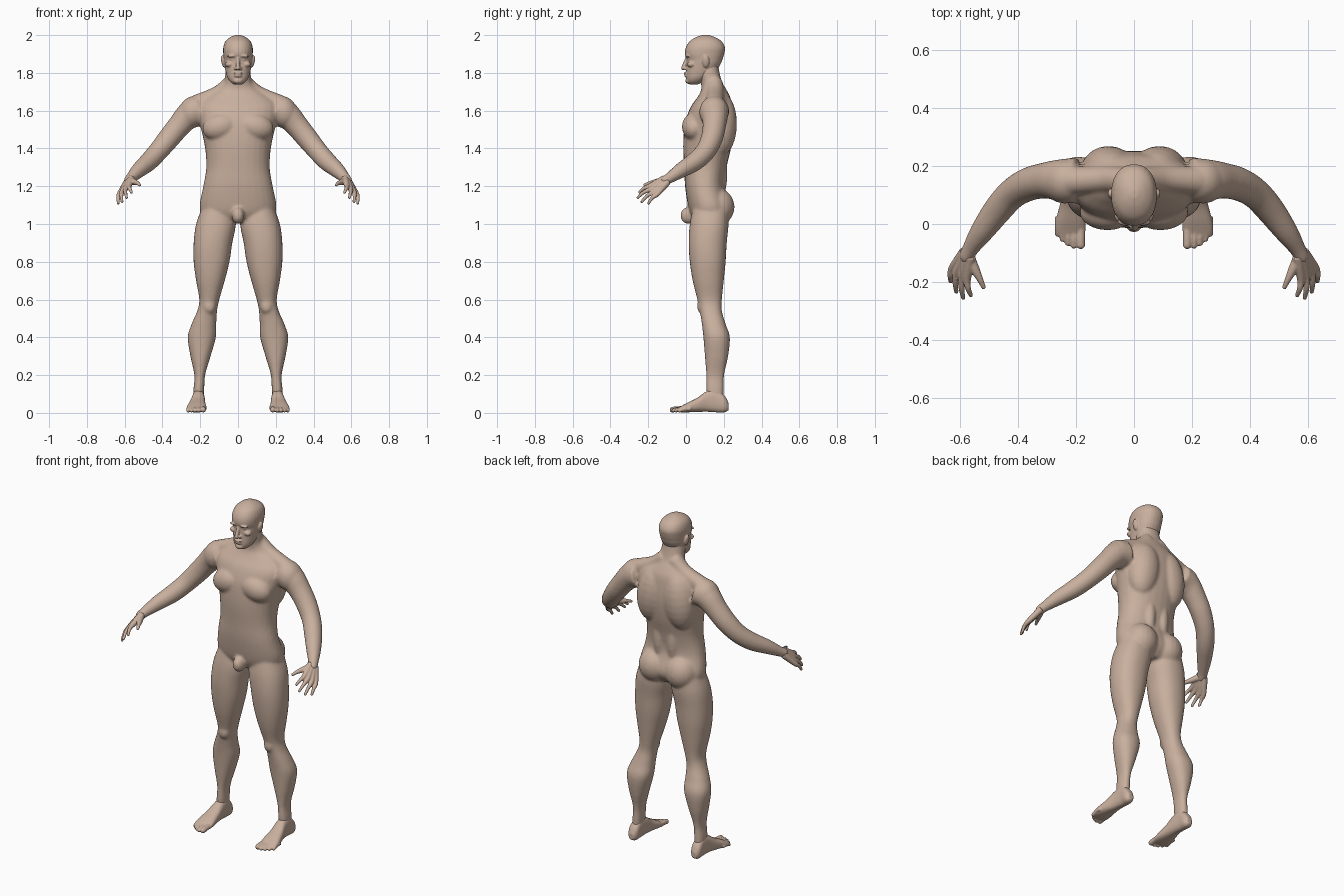
import bpy, bmesh, math
from mathutils import Vector, Matrix

skin = bpy.data.materials.new("skin")
skin.diffuse_color = (0.58, 0.43, 0.34, 1)


def refine(rows, n=5):
    """Catmull-Rom interpolation of section or path rows."""
    out = []
    for i in range(len(rows) - 1):
        a, b, c, d = (rows[max(0, min(len(rows) - 1, i + k))] for k in (-1, 0, 1, 2))
        for s in range(n):
            t = s / n
            out.append([0.5 * (2 * q + (r - p) * t + (2 * p - 5 * q + 4 * r - w) * t * t
                               + (3 * q - p - 3 * r + w) * t ** 3)
                        for p, q, r, w in zip(a, b, c, d)])
    return out + [list(rows[-1])]


def skin_rings(bm, rings):
    vs = [[bm.verts.new(p) for p in r] for r in rings]
    n = len(vs[0])
    for a, b in zip(vs, vs[1:]):
        for i in range(n):
            bm.faces.new((a[i], a[(i + 1) % n], b[(i + 1) % n], b[i]))
    bm.faces.new(vs[0][::-1])
    bm.faces.new(vs[-1])


def loft(bm, rows, s=1, axis="z", e=0.9, n=28):
    """Rows are (height, x0, x1, d0, d1); rounded sections stacked along axis."""
    rings = []
    for h, x0, x1, d0, d1 in refine(rows):
        ring = []
        for i in range(n):
            a = 2 * math.pi * i / n
            c, q = math.cos(a), math.sin(a)
            x = (x0 + x1) / 2 + (x1 - x0) / 2 * math.copysign(abs(c) ** e, c)
            d = (d0 + d1) / 2 + (d1 - d0) / 2 * math.copysign(abs(q) ** e, q)
            ring.append((s * x, d, h) if axis == "z" else (s * x, h, d))
        rings.append(ring)
    skin_rings(bm, rings)


def tube(bm, rows, s=1, n=16):
    """Rows are (x, y, z, radius); round tube with a ball end."""
    rows = refine(rows)
    pts = [Vector(r[:3]) for r in rows]
    rings = []
    for i, p in enumerate(pts):
        t = (pts[min(i + 1, len(pts) - 1)] - pts[max(i - 1, 0)]).normalized()
        u = t.cross(Vector((1, 0, 0))).normalized()
        v = t.cross(u)
        ring = [p + rows[i][3] * (u * math.cos(2 * math.pi * k / n) + v * math.sin(2 * math.pi * k / n))
                for k in range(n)]
        rings.append([(s * q.x, q.y, q.z) for q in ring])
    skin_rings(bm, rings)
    ball(bm, pts[-1], [rows[-1][3]] * 3, s)


def ball(bm, c, r, s=1, tilt=0):
    m = (Matrix.Translation((s * c[0], c[1], c[2])) @ Matrix.Rotation(s * tilt, 4, "Y")
         @ Matrix.Diagonal((*r, 1)))
    bmesh.ops.create_uvsphere(bm, u_segments=20, v_segments=12, radius=1, matrix=m)


def finish(name, bm, voxel, smooth):
    """Fuse overlapping volumes into one smooth surface."""
    bmesh.ops.recalc_face_normals(bm, faces=bm.faces)
    me = bpy.data.meshes.new(name)
    bm.to_mesh(me)
    bm.free()
    me.materials.append(skin)
    ob = bpy.data.objects.new(name, me)
    bpy.context.collection.objects.link(ob)
    r = ob.modifiers.new("fuse", "REMESH")
    r.mode, r.voxel_size, r.use_smooth_shade = "VOXEL", voxel, True
    m = ob.modifiers.new("soften", "SMOOTH")
    m.factor, m.iterations = 0.5, smooth


def sym(rows):
    return [(z, -w, w, a, b) for z, w, a, b in rows]


# Torso and neck
body = bmesh.new()
loft(body, sym([(1.01, .10, .05, .19), (1.05, .185, .025, .225), (1.10, .203, .01, .235),
                (1.20, .184, -.005, .205), (1.30, .168, -.010, .215), (1.40, .174, -.015, .238),
                (1.48, .190, -.012, .250), (1.55, .208, -.002, .252), (1.62, .215, .025, .245),
                (1.67, .175, .06, .235), (1.71, .11, .08, .215), (1.75, .075, .078, .192),
                (1.80, .067, .06, .178), (1.85, .06, .06, .17)]))
ball(body, (0, .012, 1.045), (.034, .042, .045))
for s in (1, -1):
    # Chest, back, shoulder, hip and knee masses
    ball(body, (.092, .042, 1.515), (.098, .064, .072), s, .25)
    ball(body, (.088, .185, 1.53), (.095, .085, .17), s, -.12)
    ball(body, (.045, .165, 1.27), (.042, .055, .16), s)
    ball(body, (.240, .148, 1.592), (.075, .078, .088), s, -.4)
    ball(body, (.088, .165, 1.09), (.095, .092, .10), s)
    ball(body, (.152, .085, .565), (.034, .026, .042), s)
    tube(body, [(.03, .15, 1.75, .045), (.10, .155, 1.69, .045), (.21, .15, 1.638, .05)], s)
    # Arm
    tube(body, [(.20, .15, 1.60, .08), (.255, .152, 1.58, .072), (.31, .15, 1.522, .062),
                (.365, .137, 1.455, .058), (.42, .105, 1.388, .053), (.47, .05, 1.333, .050),
                (.525, -.025, 1.285, .041), (.565, -.085, 1.245, .029), (.578, -.11, 1.230, .027)], s, 24)
    # Leg
    loft(body, [(1.10, .03, .185, .04, .22), (1.0, .012, .222, .02, .225), (.9, .03, .235, .014, .216),
                (.8, .045, .235, .02, .21), (.7, .07, .222, .035, .2), (.6, .099, .205, .06, .19),
                (.54, .111, .216, .073, .19), (.47, .115, .246, .084, .21), (.4, .117, .266, .092, .232),
                (.3, .145, .252, .1, .223), (.2, .174, .231, .107, .202), (.12, .179, .236, .108, .2),
                (.05, .185, .235, .12, .2)], s)
finish("body", body, .008, 6)

# Head
head = bmesh.new()
loft(head, sym([(1.738, .02, .02, .06), (1.752, .04, .007, .09), (1.775, .056, .002, .12),
                (1.81, .066, .002, .16), (1.85, .073, .004, .185), (1.872, .075, .004, .193),
                (1.90, .078, -.006, .202), (1.935, .078, -.001, .206), (1.968, .066, .02, .188),
                (1.99, .040, .055, .152), (2.001, .012, .09, .118)]))
tube(head, [(0, .008, 1.885, .009), (0, -.004, 1.855, .010), (0, -.014, 1.826, .012)])
ball(head, (0, .0, 1.798), (.024, .012, .007))
ball(head, (0, .002, 1.784), (.021, .012, .007))
ball(head, (0, .014, 1.758), (.026, .018, .016))
for s in (1, -1):
    ball(head, (.030, .008, 1.890), (.028, .014, .008), s, .1)
    ball(head, (.030, .022, 1.872), (.014, .014, .010), s)
    ball(head, (.013, -.002, 1.823), (.009, .011, .008), s)
    ball(head, (.046, .028, 1.845), (.022, .022, .016), s)
    ball(head, (.078, .105, 1.860), (.011, .019, .033), s, .2)
finish("head", head, .004, 3)

# Hands: (knuckle, fingertip) for each finger, index to little
fingers = [((.577, -.192, 1.200), (.564, -.246, 1.168)), ((.596, -.185, 1.186), (.590, -.255, 1.140)),
           ((.614, -.172, 1.170), (.614, -.234, 1.118)), ((.629, -.155, 1.156), (.634, -.198, 1.110))]
wrist, middle = Vector((.576, -.105, 1.233)), Vector((.604, -.176, 1.178))
for s, side in ((1, "left"), (-1, "right")):
    hand = bmesh.new()
    for k, tip in fingers:
        k, tip = Vector(k), Vector(tip)
        base = wrist + (k - middle) * .4
        bend = (k + tip) / 2 + Vector((.003, -.003, .005))
        tube(hand, [(*base, .019), (*base.lerp(k, .5), .017), (*k, .0135), (*bend, .010), (*tip, .0075)], s)
    tube(hand, [(.570, -.115, 1.230, .020), (.548, -.160, 1.222, .016),
                (.532, -.192, 1.216, .011), (.520, -.218, 1.207, .008)], s)
    finish(side + "_hand", hand, .0035, 2)

    # Foot with five toes
    foot = bmesh.new()
    loft(foot, [(.226, .195, .225, .015, .05), (.205, .180, .240, .003, .09), (.16, .178, .240, .003, .125),
                (.11, .175, .245, .006, .115), (.06, .172, .258, .005, .08), (.01, .167, .270, .003, .055),
                (-.025, .168, .272, .003, .036), (-.045, .175, .262, .005, .026)], s, "y", .8)
    for x, y, r in ((.184, -.072, .015), (.208, -.074, .011), (.228, -.066, .0105),
                    (.247, -.052, .010), (.264, -.034, .010)):
        tube(foot, [(x, y + .06, .022, r), (x, y + .025, .020, r), (x, y, r + .002, r)], s)
    finish(side + "_foot", foot, .004, 2)
